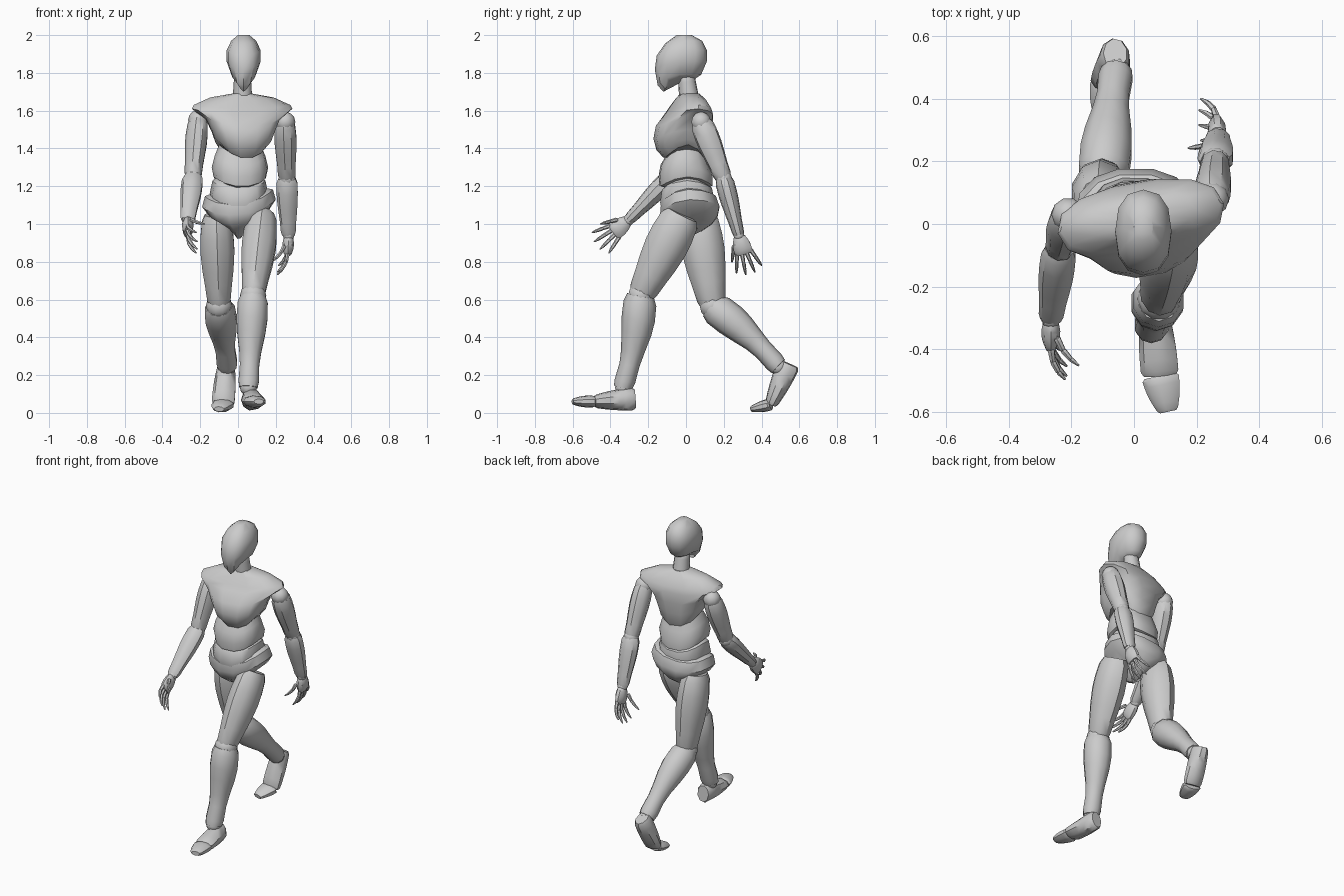
import bpy, bmesh, math
from mathutils import Vector, Matrix

if "Cube" in bpy.data.objects:
    bpy.data.objects.remove(bpy.data.objects["Cube"])

shade = (.6, .6, .6, 1)
grey = bpy.data.materials.new("matte grey")
grey.use_nodes = True
grey.diffuse_color = shade
grey.node_tree.nodes["Principled BSDF"].inputs["Base Color"].default_value = shade


def skin(name, rings):
    """Bridge rings of points into a closed, smooth shaded part resting above the floor."""
    bm = bmesh.new()
    loops = [[bm.verts.new((p.x, p.y, max(p.z, 0))) for p in ring] for ring in rings]
    for low, high in zip(loops, loops[1:]):
        for i in range(len(low)):
            bm.faces.new((low[i - 1], low[i], high[i], high[i - 1]))
    bm.faces.new(loops[0])
    bm.faces.new(loops[-1])
    bmesh.ops.recalc_face_normals(bm, faces=bm.faces)
    mesh = bpy.data.meshes.new(name)
    bm.to_mesh(mesh)
    bm.free()
    mesh.materials.append(grey)
    part = bpy.data.objects.new(name, mesh)
    bpy.context.collection.objects.link(part)
    bpy.ops.object.select_all(action='DESELECT')
    part.select_set(True)
    bpy.context.view_layer.objects.active = part
    bpy.ops.object.shade_smooth_by_angle(angle=math.radians(40))


def bone(name, start, end, width, depth, bulge=0, waves=1, sway=0, sides=9, across=(1, 0, 0)):
    """Oval limb between two points; width and depth are (start, end) half sizes."""
    start, end = Vector(start), Vector(end)
    axis = (end - start).normalized()
    side = Vector(across)
    side = (side - axis * side.dot(axis)).normalized()
    front = side.cross(axis)
    rings = []
    for t in (0, .08, .25, .4, .6, .75, .93, 1):
        swell = bulge * math.sin(math.pi * waves * t)
        trim = .85 if t in (0, 1) else 1
        w = ((1 - t) * width[0] + t * width[1] + swell) * trim
        d = ((1 - t) * depth[0] + t * depth[1] + swell) * trim
        centre = start.lerp(end, t) + front * sway * math.sin(math.pi * t)
        angles = [math.tau * (k + .5) / sides for k in range(sides)]
        rings.append([centre + side * w * math.cos(a) + front * d * math.sin(a) for a in angles])
    skin(name, rings)


def ball(name, centre, radius, sides=10):
    """Joint sphere built from stacked rings."""
    rings = []
    for k in range(7):
        lat = math.pi * (k - 3) / 6.5
        flat = Vector((radius * math.cos(lat), 0, radius * math.sin(lat)))
        rings.append([Vector(centre) + Matrix.Rotation(math.tau * i / sides, 3, 'Z') @ flat
                      for i in range(sides)])
    skin(name, rings)


def trunk(name, x_mid, rows, drop=(0, 0), fade=0, yaw=0, roll=0, sides=14):
    """Rows are height, half width, front y, back y; edges dip by drop at front and back."""
    turn = Matrix.Rotation(math.radians(yaw), 3, 'Z')
    rings = []
    for i, (z, half, front, back) in enumerate(rows):
        dip = 1 - fade * i / (len(rows) - 1)
        ring = []
        for k in range(sides):
            a = math.tau * k / sides
            c, s = (math.copysign(abs(v) ** .85, v) for v in (math.cos(a), math.sin(a)))
            x, y = half * c, (front + back + (back - front) * s) / 2
            height = z + roll * x - dip * s * s * drop[s > 0]
            ring.append(turn @ Vector((x, y, height)) + Vector((x_mid, 0, 0)))
        rings.append(ring)
    skin(name, rings)


# Head and neck
trunk("head", .03, [
    (1.77, .03, -.12, .05), (1.79, .065, -.15, .08), (1.86, .09, -.165, .11),
    (1.92, .09, -.155, .11), (1.97, .066, -.11, .085), (2, .03, -.05, .03)],
    drop=(.07, 0), fade=1, sides=12)
bone("neck", (.025, .02, 1.64), (.025, 0, 1.79), (.055, .045), (.055, .045))

# Trunk
trunk("chest", .025, [
    (1.42, .12, -.12, .1), (1.45, .15, -.155, .12), (1.5, .17, -.17, .13), (1.56, .2, -.155, .14),
    (1.61, .27, -.1, .135), (1.63, .26, -.08, .125), (1.67, .17, -.05, .1), (1.69, .055, -.03, .07)],
    drop=(.07, .1), fade=1, yaw=10)
trunk("abdomen", .01, [
    (1.24, .11, -.11, .11), (1.25, .14, -.14, .14), (1.3, .15, -.145, .14),
    (1.36, .135, -.135, .12), (1.42, .11, -.1, .1)], drop=(.05, .05), yaw=5)
trunk("waist", .005, [
    (1.12, .14, -.13, .14), (1.16, .155, -.14, .155), (1.23, .14, -.13, .14),
    (1.25, .11, -.11, .11)], drop=(.05, .04))
trunk("pelvis", .005, [
    (.98, .03, 0, .08), (1.02, .08, -.07, .14), (1.06, .16, -.12, .17), (1.11, .195, -.14, .18),
    (1.165, .18, -.135, .16), (1.18, .13, -.1, .12)], drop=(.06, .02), roll=.1)


def finger(name, base, along, curl, size):
    """Chain of tapering joints bending towards the palm."""
    for j in range(3):
        aim = (along + curl * (.15 + .35 * j)).normalized()
        tip = base + aim * size * (1 - .12 * j)
        r = .012 - .0015 * j
        taper = (r, r * (.4 if j == 2 else .8))
        bone(f"{name}_joint_{j + 1}", base, tip, taper, taper, sides=6, across=curl)
        base = tip


def hand(side, wrist, along, spread, curl):
    """Palm with four fingers and a thumb; spread runs from first to last finger."""
    wrist, along, spread, curl = (Vector(v) for v in (wrist, along, spread, curl))
    along, spread = along.normalized(), spread.normalized()
    bone(side + "_palm", wrist, wrist + along * .105, (.028, .048), (.022, .02),
         bulge=.01, across=spread)
    for i in range(4):
        k = i - 1.5
        base = wrist + along * (.1 - .006 * abs(k)) + spread * k * .025
        finger(f"{side}_finger_{i + 1}", base, (along + spread * k * .22).normalized(),
               curl, .052 - .005 * abs(k))
    finger(side + "_thumb", wrist + along * .045 - spread * .04 + curl * .02,
           (along - spread * .45 + curl * .35).normalized(), curl, .044)


def limbs(side, shoulder, elbow, wrist, hip, knee, ankle, heel, sole, toe):
    """Arm and leg of one side, built between its joints."""
    for joint, centre, radius in (("shoulder", shoulder, .054), ("elbow", elbow, .046),
                                  ("wrist", wrist, .03), ("knee", knee, .07),
                                  ("ankle", ankle, .045)):
        ball(f"{side}_{joint}", centre, radius)
    bone(side + "_upper_arm", shoulder, elbow, (.052, .055), (.06, .055), .007, 1.6)
    bone(side + "_forearm", elbow, wrist, (.056, .045), (.05, .037), .005, 1.6)
    bone(side + "_thigh", hip, knee, (.075, .08), (.1, .09), .018, 1.4, sides=10)
    bone(side + "_shin", knee, ankle, (.08, .06), (.085, .058), .011, 2, .015, sides=10)
    bone(side + "_foot", heel, sole, (.045, .062), (.062, .034), .006)
    bone(side + "_toes", sole, toe, (.062, .032), (.032, .016), .006)


# Left side: leg forward, arm back
wrist = (.268, .28, .94)
limbs("left", (.25, .08, 1.54), (.26, .2, 1.24), wrist, (.13, -.02, 1.05), (.08, -.24, .62),
      (.055, -.333, .135), (.065, -.27, .075), (.085, -.485, .06), (.11, -.6, .06))
hand("left", wrist, (-.05, .3, -1), (0, 1, .3), (-1, 0, 0))

# Right side: leg trailing, arm forward
wrist = (-.266, -.305, 1.02)
limbs("right", (-.21, .03, 1.55), (-.238, -.08, 1.25), wrist, (-.115, .06, 1.05), (-.1, .14, .565),
      (-.056, .49, .245), (-.06, .545, .26), (-.078, .45, .045), (-.1, .345, .02))
hand("right", wrist, (0, -.78, -.63), (0, .63, -.78), (1, 0, 0))
